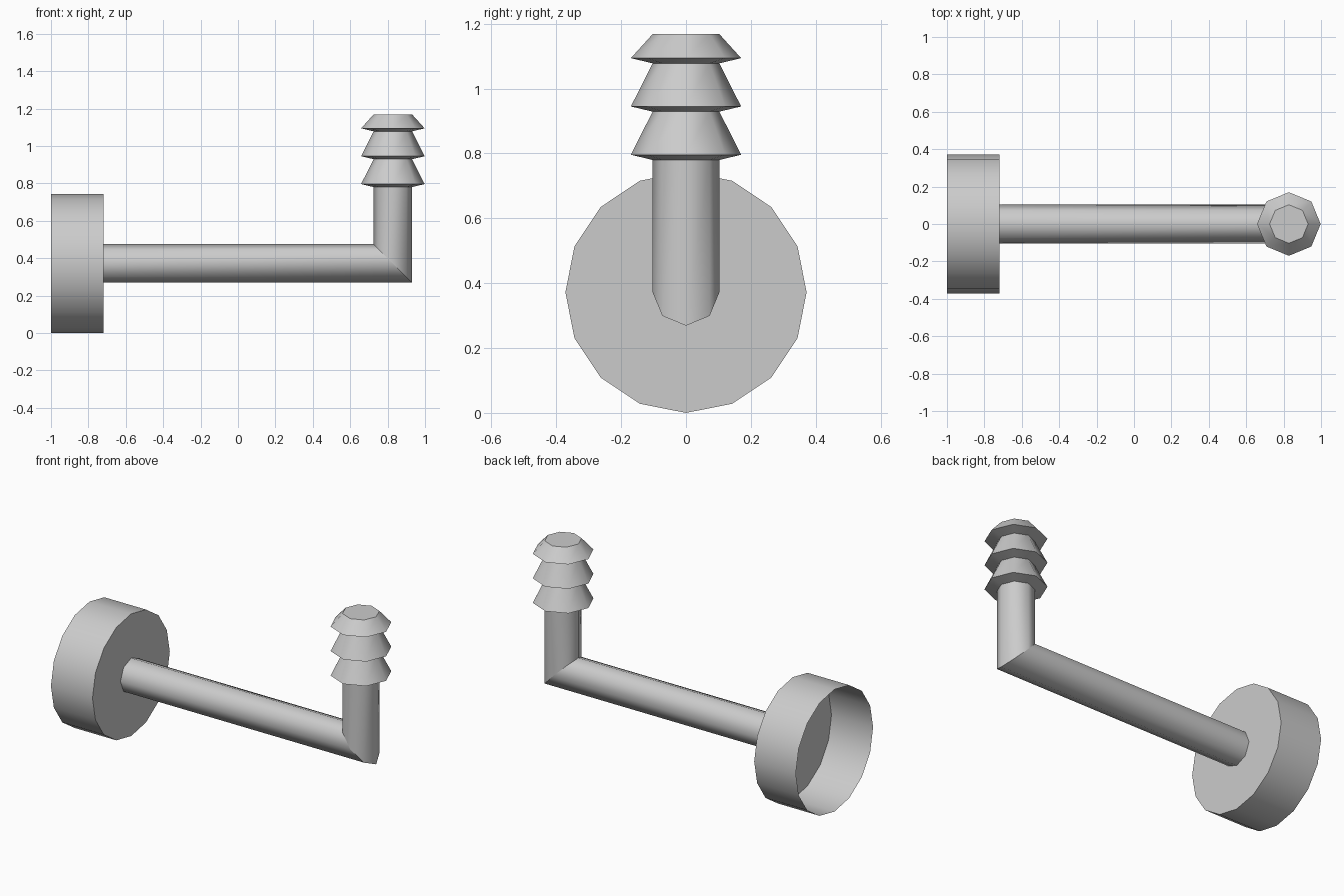
import bpy, bmesh, math
from mathutils import Vector

cube = bpy.data.objects.get("Cube")
if cube:
    bpy.data.objects.remove(cube, do_unlink=True)

grey = bpy.data.materials.new("light grey")
grey.use_nodes = True
GREY = (0.6, 0.6, 0.6, 1)
grey.diffuse_color = GREY
grey.node_tree.nodes["Principled BSDF"].inputs["Base Color"].default_value = GREY

AXIS_Z = 0.372   # height of the arm's centre line
POST_X = 0.828   # centre of the upright
PIPE_R = 0.103
BARB_R = 0.17


def lathe(name, profile, sides, origin, along_x=False, cap_end=False, mitre=None):
    """Open shell of rings (radius, distance); ring number `mitre` is slanted at 45 degrees."""
    bm = bmesh.new()
    rings = []
    for n, (radius, dist) in enumerate(profile):
        ring = []
        for i in range(sides):
            a = math.tau * i / sides
            u, v = radius * math.cos(a), radius * math.sin(a)
            d = dist - (u if n == mitre else 0)
            offset = (d, v, u) if along_x else (u, v, d)
            ring.append(bm.verts.new(Vector(origin) + Vector(offset)))
        rings.append(ring)
    for low, high in zip(rings, rings[1:]):
        for i in range(sides):
            j = (i + 1) % sides
            bm.faces.new((low[i], low[j], high[j], high[i]))
    if cap_end:
        bm.faces.new(rings[-1])
    if along_x:
        bmesh.ops.reverse_faces(bm, faces=bm.faces[:])
    mesh = bpy.data.meshes.new(name)
    bm.to_mesh(mesh)
    bm.free()
    mesh.materials.append(grey)
    obj = bpy.data.objects.new(name, mesh)
    bpy.context.collection.objects.link(obj)
    bpy.ops.object.select_all(action='DESELECT')
    obj.select_set(True)
    bpy.context.view_layer.objects.active = obj
    bpy.ops.object.shade_smooth_by_angle(angle=math.radians(50))
    return obj


# Open cup, closed on the arm side
lathe("cup", [(0.372, -1), (0.372, -0.72)], 16, (0, 0, AXIS_Z),
      along_x=True, cap_end=True)

# Horizontal arm, mitred at the elbow
lathe("arm", [(PIPE_R, -0.72), (PIPE_R, POST_X)], 8, (0, 0, AXIS_Z),
      along_x=True, mitre=1)

# Upright with three barbs and a flat tip
profile = [(PIPE_R, AXIS_Z)]
for base in (0.78, 0.929, 1.078):
    profile += [(PIPE_R, base), (BARB_R, base + 0.016)]
profile.append((PIPE_R, 1.168))
lathe("barbed_upright", profile, 8, (POST_X, 0, 0), cap_end=True, mitre=0)
